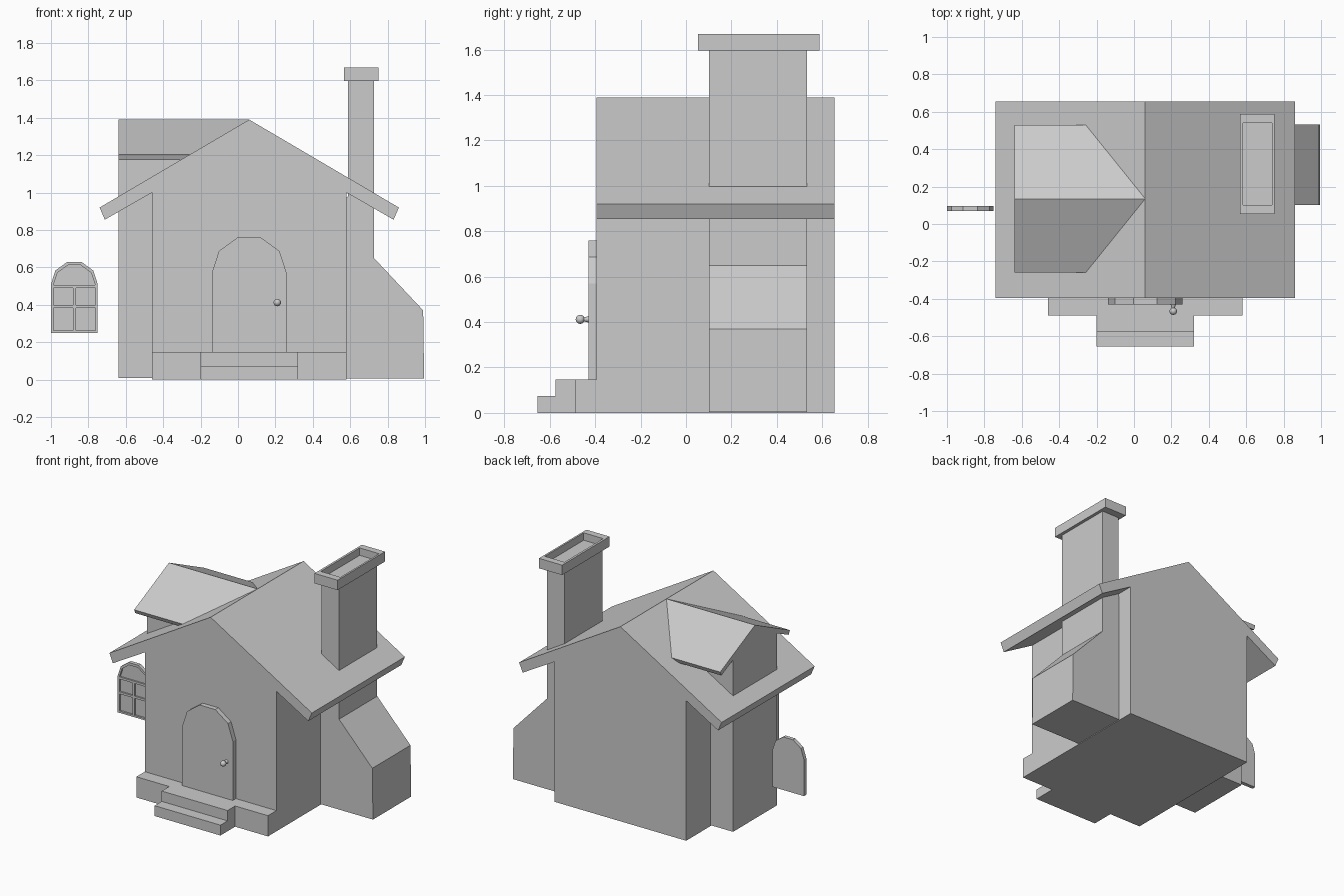
import bpy, bmesh, math

if "Cube" in bpy.data.objects:
    bpy.data.objects.remove(bpy.data.objects["Cube"])


def loft(name, rings):
    """Join equal-length rings of points and cap both ends."""
    bm = bmesh.new()
    vs = [[bm.verts.new(p) for p in r] for r in rings]
    n = len(rings[0])
    for a, b in zip(vs, vs[1:]):
        for i in range(n):
            j = (i + 1) % n
            bm.faces.new((a[i], a[j], b[j], b[i]))
    bm.faces.new(vs[0])
    bm.faces.new(vs[-1])
    bmesh.ops.recalc_face_normals(bm, faces=bm.faces)
    me = bpy.data.meshes.new(name)
    bm.to_mesh(me)
    bm.free()
    ob = bpy.data.objects.new(name, me)
    bpy.context.collection.objects.link(ob)
    return ob


def along_y(pts, y):
    return [(x, y, z) for x, z in pts]


def along_x(pts, x):
    return [(x, y, z) for y, z in pts]


def rect(a0, a1, b0, b1):
    return [(a0, b0), (a1, b0), (a1, b1), (a0, b1)]


def box(name, x0, x1, y0, y1, z0, z1):
    r = rect(x0, x1, z0, z1)
    return loft(name, [along_y(r, y0), along_y(r, y1)])


def arch(cx, r, z0, zc, segs=5):
    """Upright outline with a faceted round top."""
    pts = [(cx - r, z0), (cx + r, z0)]
    for i in range(segs + 1):
        a = math.pi * i / segs
        pts.append((cx + r * math.cos(a), zc + r * math.sin(a)))
    return pts


def mirrored(half, c):
    """Mirror a right-hand profile (bottom to peak) about the line at c."""
    return ([(c + a, b) for a, b in half]
            + [(c - a, b) for a, b in reversed(half) if a > 0])


# House walls and main gable roof
house = mirrored([(0.52, 0), (0.52, 1.0), (0.772, 0.855), (0.80, 0.92), (0, 1.39)], 0.06)
loft("house", [along_y(house, -0.395), along_y(house, 0.655)])

# Side bay with its own small gable roof
bay = mirrored([(0.248, 0.008), (0.248, 1.236), (0.38, 1.175), (0.393, 1.204), (0, 1.39)], 0.135)
loft("side_bay", [along_x(bay, -0.64), along_x(bay, 0.06)])

# Chimney with sloping shoulder
chimney = [(0.50, 0.005), (0.995, 0.005), (0.99, 0.37), (0.727, 0.65),
           (0.727, 1.60), (0.587, 1.60), (0.587, 0.98), (0.50, 0.9)]
loft("chimney", [along_y(chimney, 0.102), along_y(chimney, 0.533)])

# Chimney cap with recessed opening
outer, inner = rect(0.567, 0.75, 0.053, 0.588), rect(0.583, 0.737, 0.102, 0.54)
loft("chimney_cap", [[(x, y, z) for x, y in r] for r, z in
                     ((outer, 1.597), (outer, 1.668), (inner, 1.668), (inner, 1.615))])

# Porch and steps
box("porch", -0.46, 0.58, -0.49, -0.38, 0, 0.148)
box("upper_step", -0.20, 0.32, -0.575, -0.48, 0, 0.148)
box("lower_step", -0.20, 0.32, -0.655, -0.57, 0, 0.074)

# Door
door = arch(0.06, 0.20, 0.148, 0.57)
loft("door", [along_y(door, -0.43), along_y(door, -0.38)])

# Door knob and its stem
bpy.ops.mesh.primitive_uv_sphere_add(segments=16, ring_count=10, radius=0.02,
                                     location=(0.21, -0.466, 0.412), rotation=(math.pi / 2, 0, 0))
bpy.context.object.name = "door_knob"
bpy.ops.object.shade_smooth()
bpy.ops.mesh.primitive_cone_add(vertices=16, radius1=0.015, radius2=0.006, depth=0.03,
                                location=(0.21, -0.442, 0.412), rotation=(math.pi / 2, 0, 0))
bpy.context.object.name = "knob_stem"
bpy.ops.object.shade_smooth_by_angle()

# Arched window: recessed frame plus glazing bars
frame, glass = arch(-0.875, 0.125, 0.25, 0.51), arch(-0.875, 0.112, 0.263, 0.505)
loft("window_frame", [along_y(frame, 0.097), along_y(frame, 0.070),
                      along_y(glass, 0.070), along_y(glass, 0.083)])
box("window_upright", -0.883, -0.867, 0.072, 0.09, 0.255, 0.50)
for i, z in enumerate((0.392, 0.498)):
    box(f"window_bar_{i + 1}", -0.99, -0.76, 0.072, 0.09, z - 0.008, z + 0.008)
